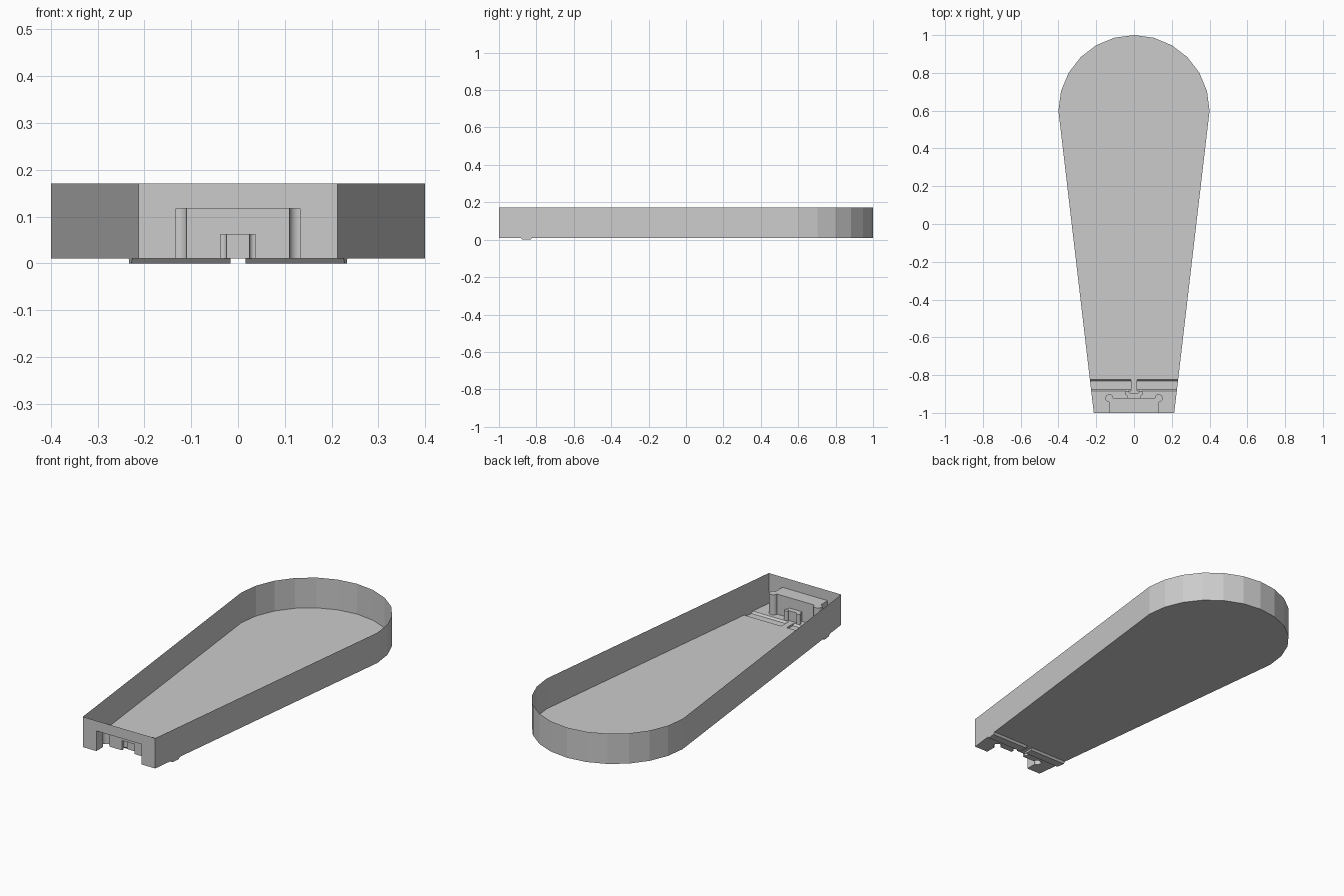
import bpy, bmesh
from math import sin, cos, radians

cube = bpy.data.objects.get("Cube")
if cube:
    bpy.data.objects.remove(cube, do_unlink=True)

grey = bpy.data.materials.new("plain grey")
grey.use_nodes = True
grey.diffuse_color = (0.6, 0.6, 0.6, 1)
grey.node_tree.nodes["Principled BSDF"].inputs["Base Color"].default_value = (0.6, 0.6, 0.6, 1)

FLOOR, RIM, FRONT = 0.01, 0.171, -1.0
ROOF, SLOT_ROOF = 0.117, 0.062      # recess heights
BACK, SLOT_BACK = -0.922, -0.896    # recess depths
W, SLOT_W = 0.133, 0.037            # recess half widths
GROOVE = [(-0.884, FLOOR), (-0.875, 0), (-0.832, 0), (-0.823, FLOOR)]
GAP = 0.016


def half_width(y):
    return 0.213 + 0.187 * (y + 1) / 1.6


def sheet(name, faces, smooth=False):
    """Thin-sheet object from a list of polygons."""
    bm = bmesh.new()
    for pts in faces:
        bm.faces.new([bm.verts.new(p) for p in pts])
    bmesh.ops.remove_doubles(bm, verts=bm.verts, dist=1e-5)
    mesh = bpy.data.meshes.new(name)
    bm.to_mesh(mesh)
    bm.free()
    mesh.materials.append(grey)
    obj = bpy.data.objects.new(name, mesh)
    bpy.context.collection.objects.link(obj)
    if smooth:
        bpy.ops.object.select_all(action='DESELECT')
        obj.select_set(True)
        bpy.context.view_layer.objects.active = obj
        bpy.ops.object.shade_smooth_by_angle(angle=radians(35))
    return obj


def at(path, z):
    return [(x, y, z) for x, y in path]


def wall(path, z0, z1):
    return [[(*a, z0), (*b, z0), (*b, z1), (*a, z1)] for a, b in zip(path, path[1:])]


def mirror(path):
    return [(-x, y) for x, y in reversed(path)]


def relief(w, back, r):
    """Left rear corner of a recess: a three-quarter round relief."""
    cx = -w + r * 0.1
    arc = [(cx + r * cos(radians(a)), back + r * sin(radians(a)))
           for a in range(255, -1, -15)]
    arc[0] = (-w, arc[0][1])
    return arc


# Outer wall: tapered sides and a rounded rear
rear = [(0.4 * cos(radians(a)), 0.6 + 0.4 * sin(radians(a))) for a in range(0, 181, 15)]
outline = [(half_width(FRONT), FRONT)] + rear + [(-half_width(FRONT), FRONT)]
sheet("outer_wall", wall(outline, FLOOR, RIM))

# Front wall with the recess opening
f = half_width(FRONT)
opening = [(-f, FLOOR), (-W, FLOOR), (-W, ROOF), (W, ROOF), (W, FLOOR),
           (f, FLOOR), (f, RIM), (-f, RIM)]
sheet("front_wall", [[(x, FRONT, z) for x, z in opening]])

# Recess: side walls with corner reliefs, rear wall with slot opening, roof
left = [(-W, FRONT)] + relief(W, BACK, 0.021)
right = mirror(left)
e = right[0][0]
rear_wall = [(-e, FLOOR), (-SLOT_W, FLOOR), (-SLOT_W, SLOT_ROOF), (SLOT_W, SLOT_ROOF),
             (SLOT_W, FLOOR), (e, FLOOR), (e, ROOF), (-e, ROOF)]
sheet("recess", wall(left, FLOOR, ROOF) + wall(right, FLOOR, ROOF)
      + [[(x, BACK, z) for x, z in rear_wall], at(left + right, ROOF)], True)

# Small slot behind the recess
slot = [(-SLOT_W, BACK)] + relief(SLOT_W, SLOT_BACK, 0.0115)
slot += mirror(slot)
sheet("recess_slot", wall(slot, FLOOR, SLOT_ROOF) + [at(slot, SLOT_ROOF)], True)

# Floor: front part around the recess, main part, and bridge between grooves
y0, y1 = GROOVE[0][0], GROOVE[-1][0]
front_floor = ([(-f, FRONT)] + left + slot + right
               + [(f, FRONT), (half_width(y0), y0), (-half_width(y0), y0)])
main_floor = [(half_width(y1), y1)] + rear + [(-half_width(y1), y1)]
bridge = [(-GAP, y0), (GAP, y0), (GAP, y1), (-GAP, y1)]
sheet("floor", [at(p, FLOOR) for p in (front_floor, main_floor, bridge)])

# Pressed grooves that show as ridges underneath
for name, s in (("left_groove", 1), ("right_groove", -1)):
    faces = [[(s * GAP, a, za), (s * half_width(a), a, za),
              (s * half_width(b), b, zb), (s * GAP, b, zb)]
             for (a, za), (b, zb) in zip(GROOVE, GROOVE[1:])]
    faces.append([(s * GAP, y, z) for y, z in GROOVE])
    faces.append([(s * half_width(y), y, z) for y, z in GROOVE])
    sheet(name, faces)
